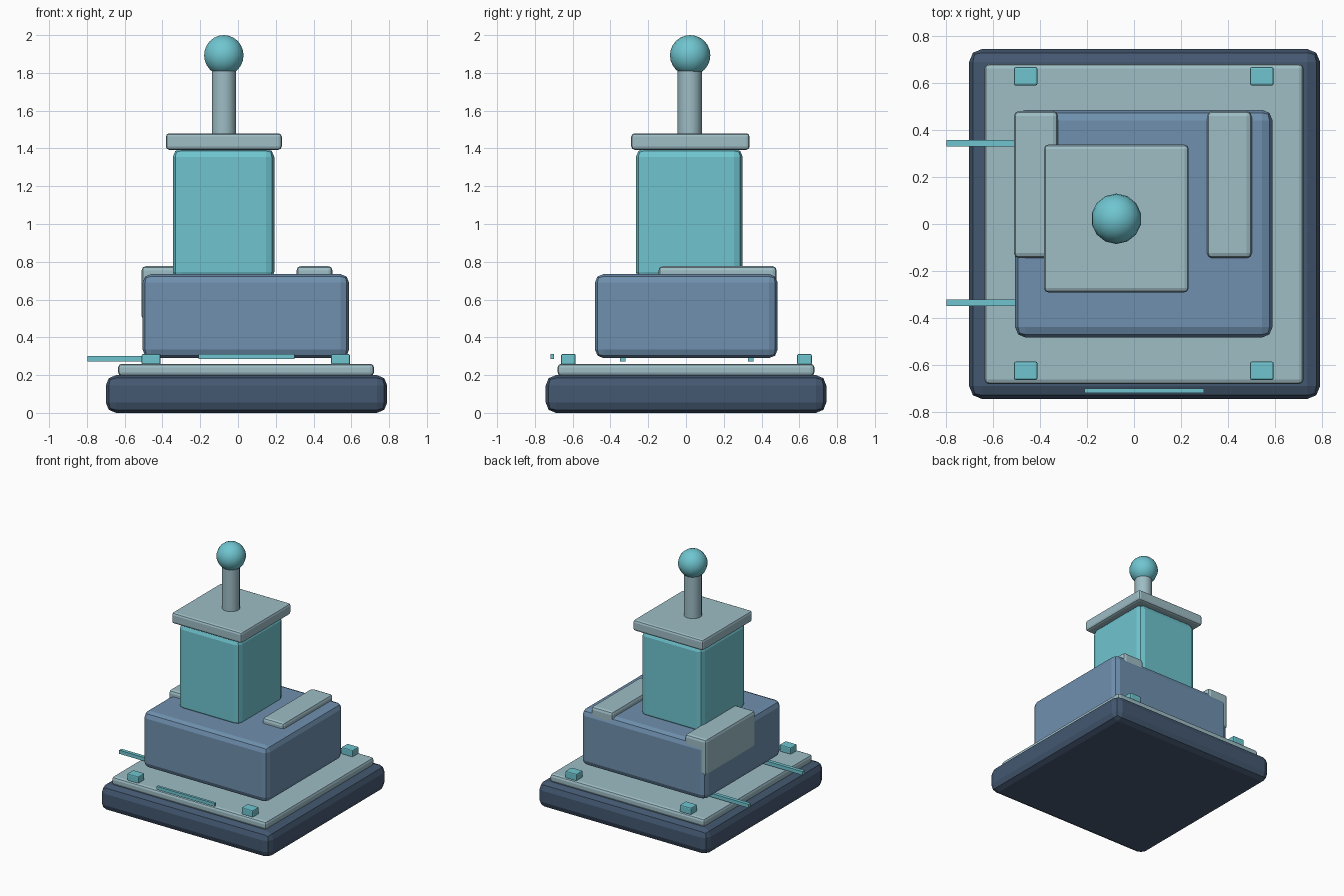
import bpy

if "Cube" in bpy.data.objects:
    bpy.data.objects.remove(bpy.data.objects["Cube"])


def colour(name, rgb):
    m = bpy.data.materials.new(name)
    m.diffuse_color = (*rgb, 1.0)
    m.use_nodes = True
    m.node_tree.nodes["Principled BSDF"].inputs["Base Color"].default_value = m.diffuse_color
    return m


NAVY = colour("dark navy", (0.058, 0.098, 0.165))
BLUE = colour("steel blue", (0.16, 0.28, 0.43))
PALE = colour("pale grey blue", (0.34, 0.51, 0.56))
TEAL = colour("teal", (0.16, 0.56, 0.63))


def finish(name, mat, smooth=True):
    ob = bpy.context.object
    ob.name = name
    ob.data.materials.append(mat)
    if smooth:
        bpy.ops.object.shade_smooth_by_angle()
    return ob


def box(name, mat, x, y, z, bevel=0.0):
    """Box spanning the given (low, high) ranges, with rounded edges."""
    bpy.ops.mesh.primitive_cube_add(
        size=1, location=[(r[0] + r[1]) / 2 for r in (x, y, z)])
    ob = bpy.context.object
    ob.scale = [r[1] - r[0] for r in (x, y, z)]
    bpy.ops.object.transform_apply(location=False, rotation=False, scale=True)
    if bevel:
        mod = ob.modifiers.new("rounding", "BEVEL")
        mod.width = bevel
        mod.segments = 2
    return finish(name, mat, smooth=False)


# Stacked base, deck, body, tower and cap
box("base", NAVY, (-0.70, 0.79), (-0.743, 0.743), (0.0, 0.20), 0.055)
box("deck", PALE, (-0.635, 0.72), (-0.68, 0.68), (0.195, 0.26), 0.02)
box("body", BLUE, (-0.505, 0.588), (-0.482, 0.485), (0.29, 0.735), 0.045)
box("tower", TEAL, (-0.345, 0.192), (-0.265, 0.30), (0.70, 1.40), 0.045)
box("cap", PALE, (-0.382, 0.232), (-0.29, 0.337), (1.393, 1.48), 0.018)

# Raised pads set into the sides of the body
for side, x in (("left", (-0.51, -0.322)), ("right", (0.31, 0.50))):
    box(side + "_pad", PALE, x, (-0.145, 0.48), (0.49, 0.777), 0.022)

# Corner blocks on the deck
for x in (-0.46, 0.543):
    for y in (-0.623, 0.627):
        box("corner_block", TEAL, (x - 0.05, x + 0.05),
            (y - 0.039, y + 0.039), (0.255, 0.312), 0.008)

# Thin rails at the left and front
for y in (-0.335, 0.343):
    box("side_rail", TEAL, (-0.797, -0.42), (y - 0.014, y + 0.014), (0.272, 0.301))
box("front_rail", TEAL, (-0.21, 0.298), (-0.718, -0.698), (0.286, 0.312))

# Post and ball on top
bpy.ops.mesh.primitive_cylinder_add(
    vertices=14, radius=0.065, depth=0.40, location=(-0.075, 0.02, 1.66))
finish("post", PALE)
bpy.ops.mesh.primitive_uv_sphere_add(
    segments=14, ring_count=12, radius=0.107, location=(-0.075, 0.022, 1.893))
finish("ball", TEAL)
